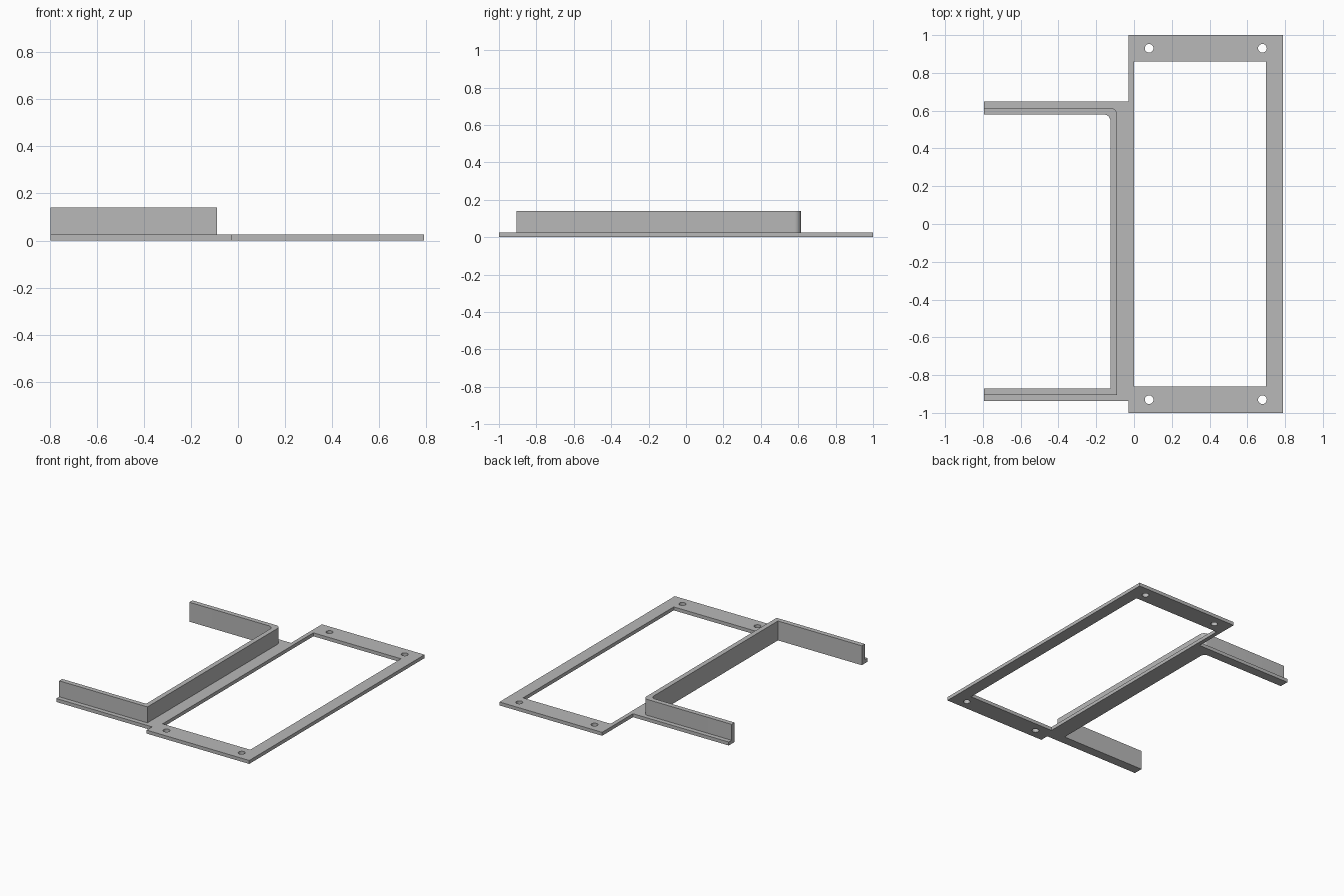
import bpy, bmesh
from math import sin, cos, pi

if "Cube" in bpy.data.objects:
    bpy.data.objects.remove(bpy.data.objects["Cube"], do_unlink=True)

GREY = (0.48, 0.48, 0.48, 1)
mat = bpy.data.materials.new("plain grey")
mat.use_nodes = True
mat.diffuse_color = GREY
mat.node_tree.nodes["Principled BSDF"].inputs["Base Color"].default_value = GREY

BASE_T, WALL_TOP = 0.025, 0.14     # heights
LEFT, RIGHT, STEP = -0.795, 0.79, -0.03
IN_X, OUT_X = -0.125, -0.09        # long wall faces
BACK, FRONT = 0.58, -0.87          # inner faces of the two arms
WALL, FLANGE = 0.035, 0.068        # wall thickness, flange width


def arc(cx, cy, r, a0, a1, n=8):
    return [(cx + r * cos(a0 + (a1 - a0) * i / n),
             cy + r * sin(a0 + (a1 - a0) * i / n)) for i in range(n + 1)]


def circle(cx, cy, r, n=24):
    return arc(cx, cy, r, 0, 2 * pi, n)[:-1]


def rect(x0, y0, x1, y1):
    return [(x0, y0), (x1, y0), (x1, y1), (x0, y1)]


def plate(name, loops, z0, z1):
    """Extrude a flat outline, with any further loops cut as holes."""
    cu = bpy.data.curves.new(name, "CURVE")
    cu.dimensions, cu.fill_mode = "2D", "BOTH"
    cu.extrude = (z1 - z0) / 2
    for pts in loops:
        s = cu.splines.new("POLY")
        s.points.add(len(pts) - 1)
        for p, (x, y) in zip(s.points, pts):
            p.co = (x, y, 0, 1)
        s.use_cyclic_u = True
    tmp = bpy.data.objects.new(name + "_outline", cu)
    bpy.context.collection.objects.link(tmp)
    me = bpy.data.meshes.new_from_object(
        tmp.evaluated_get(bpy.context.evaluated_depsgraph_get()))
    bpy.data.objects.remove(tmp, do_unlink=True)
    bm = bmesh.new()
    bm.from_mesh(me)
    bmesh.ops.remove_doubles(bm, verts=bm.verts, dist=1e-5)
    bmesh.ops.translate(bm, verts=bm.verts, vec=(0, 0, (z0 + z1) / 2))
    bmesh.ops.recalc_face_normals(bm, faces=bm.faces)
    bm.to_mesh(me)
    bm.free()
    me.materials.clear()
    me.materials.append(mat)
    ob = bpy.data.objects.new(name, me)
    bpy.context.collection.objects.link(ob)
    bpy.ops.object.select_all(action="DESELECT")
    ob.select_set(True)
    bpy.context.view_layer.objects.active = ob
    bpy.ops.object.shade_smooth_by_angle(angle=pi / 6)
    return ob


# Inner edge shared by the flange and the wall: one rounded, one square corner
R = 0.035
inner = [(LEFT, BACK)] + arc(IN_X - R, BACK - R, R, pi / 2, 0) + \
        [(IN_X, FRONT), (LEFT, FRONT)]

# Base frame with arm flanges, window and screw holes
outline = [(STEP, -1), (RIGHT, -1), (RIGHT, 1), (STEP, 1),
           (STEP, BACK + FLANGE), (LEFT, BACK + FLANGE)] + inner + \
          [(LEFT, FRONT - FLANGE), (STEP, FRONT - FLANGE)]
holes = [circle(x, y, 0.023) for x in (0.08, 0.68) for y in (-0.93, 0.93)]
plate("base_frame", [outline, rect(0, -0.86, 0.7, 0.86)] + holes, 0, BASE_T)

# Upright wall around three sides
wall = inner + [(LEFT, FRONT - WALL), (OUT_X, FRONT - WALL)] + \
       arc(OUT_X - R, BACK + WALL - R, R, 0, pi / 2) + [(LEFT, BACK + WALL)]
plate("upright_wall", [wall], BASE_T, WALL_TOP)
